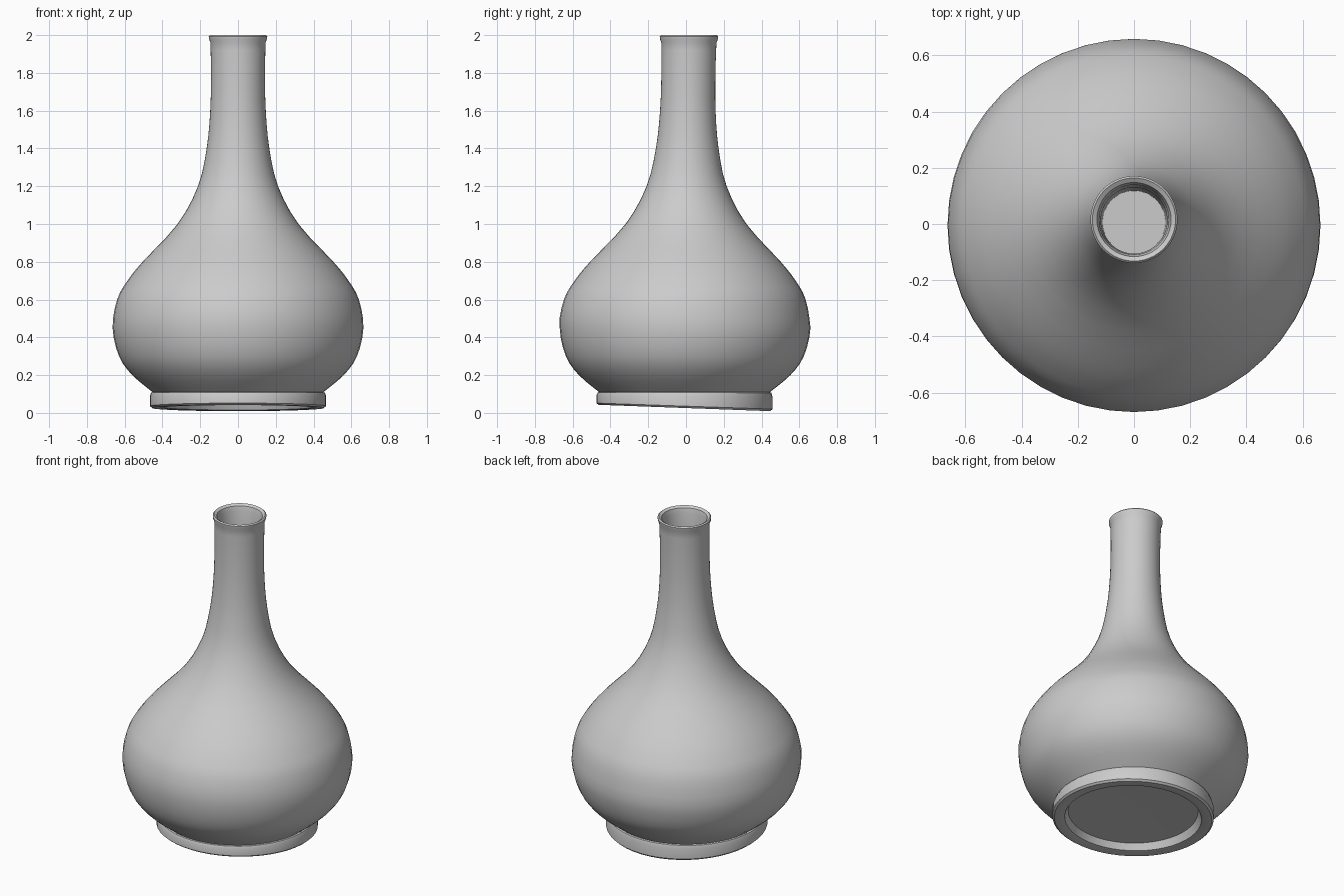
import bpy, bmesh, math

if "Cube" in bpy.data.objects:
    bpy.data.objects.remove(bpy.data.objects["Cube"])

SEGMENTS = 48


def smooth_curve(pts, steps=3):
    """Catmull-Rom refinement of a (radius, height) profile."""
    out = []
    for i in range(len(pts) - 1):
        p = [pts[max(0, min(len(pts) - 1, i + k))] for k in (-1, 0, 1, 2)]
        for s in range(steps):
            t = s / steps
            out.append(tuple(
                0.5 * (2 * b + (c - a) * t + (2 * a - 5 * b + 4 * c - d) * t ** 2
                       + (3 * b - a - 3 * c + d) * t ** 3)
                for a, b, c, d in zip(*p)))
    return out + [pts[-1]]


def lean(r, z, angle):
    """Place a profile point, with the slight lean and uneven foot of a hand-made pot."""
    x, y = r * math.cos(angle), r * math.sin(angle)
    foot = max(0.0, min(1.0, (0.11 - z) / 0.08))
    return x, y + 0.016 * (z - 1) * (1 if z > 0.45 else 0.55), z - 0.037 * y * foot


def lathe(name, profile):
    """Revolve a profile whose first and last points lie on the axis."""
    bm = bmesh.new()
    rings = []
    for r, z in profile:
        n = 1 if r == 0 else SEGMENTS
        rings.append([bm.verts.new(lean(r, z, 2 * math.pi * i / SEGMENTS)) for i in range(n)])
    for a, b in zip(rings, rings[1:]):
        for i in range(SEGMENTS):
            j = (i + 1) % SEGMENTS
            if len(a) == 1:
                bm.faces.new((a[0], b[j], b[i]))
            elif len(b) == 1:
                bm.faces.new((a[i], a[j], b[0]))
            else:
                bm.faces.new((a[i], a[j], b[j], b[i]))
    bmesh.ops.recalc_face_normals(bm, faces=bm.faces)
    mesh = bpy.data.meshes.new(name)
    bm.to_mesh(mesh)
    bm.free()
    obj = bpy.data.objects.new(name, mesh)
    bpy.context.collection.objects.link(obj)
    bpy.context.view_layer.objects.active = obj
    obj.select_set(True)
    bpy.ops.object.shade_smooth_by_angle(angle=math.radians(35))
    return obj


# Recessed underside and foot ring
foot = [(0, 0.08), (0.375, 0.075), (0.395, 0.03), (0.41, 0.026),
        (0.455, 0.026), (0.466, 0.036), (0.466, 0.09), (0.46, 0.107)]

# Bulbous body rising into the long neck
body = smooth_curve([(0.452, 0.11), (0.56, 0.2), (0.63, 0.3), (0.664, 0.45),
                     (0.64, 0.6), (0.585, 0.7), (0.505, 0.8), (0.32, 1.0),
                     (0.212, 1.2), (0.166, 1.4), (0.147, 1.6), (0.143, 1.8),
                     (0.146, 1.96)])

# Lip, inner wall of the neck and its floor
mouth = [(0.154, 1.98), (0.155, 1.993), (0.148, 2.0), (0.132, 1.99),
         (0.124, 1.96), (0.118, 1.8), (0.112, 1.4), (0, 1.4)]

lathe("vase", foot + body + mouth)
